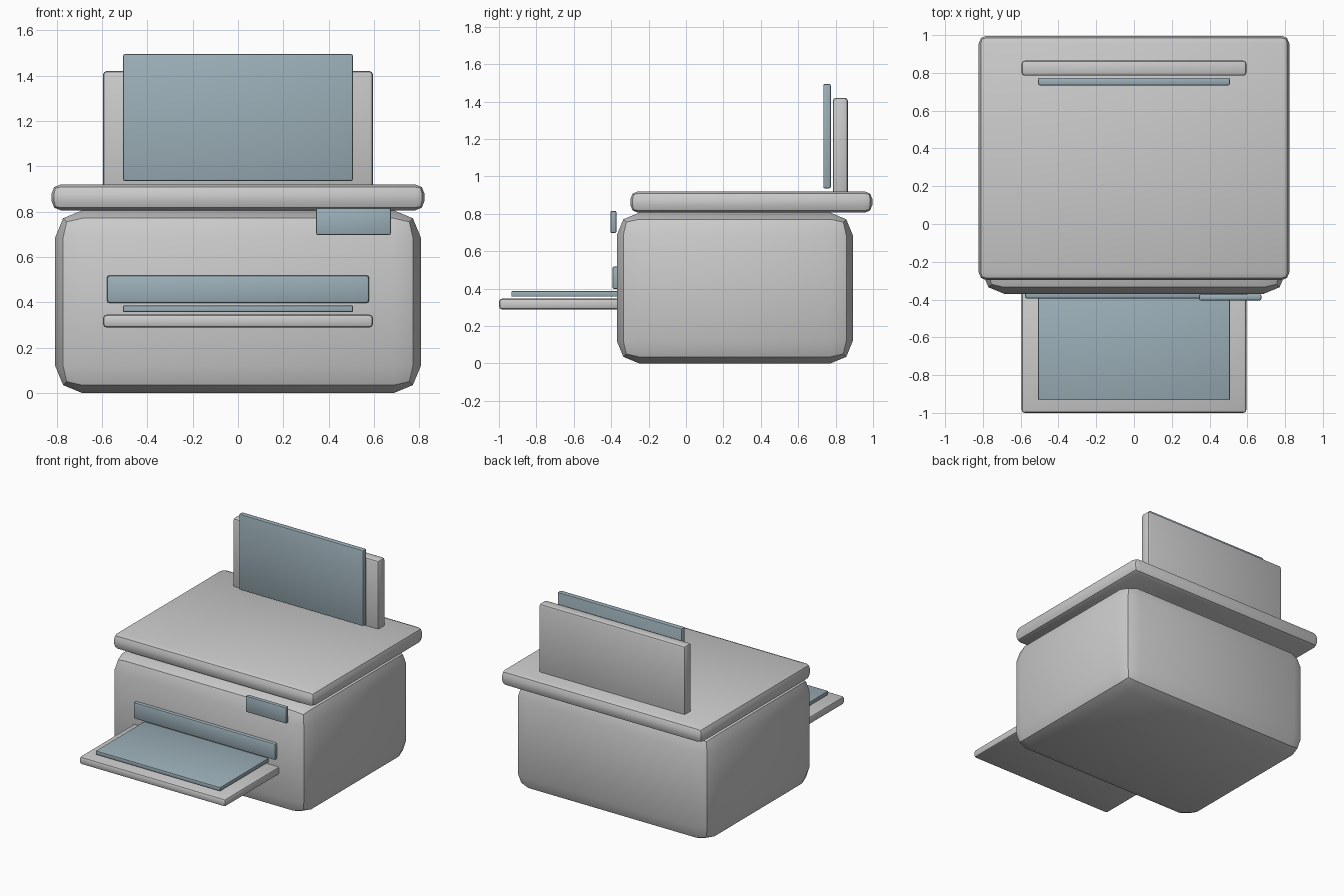
import bpy, math

if "Cube" in bpy.data.objects:
    bpy.data.objects.remove(bpy.data.objects["Cube"])

blue = bpy.data.materials.new("blue_grey")
blue.diffuse_color = (0.33, 0.43, 0.48, 1)
blue.use_nodes = True
blue.node_tree.nodes["Principled BSDF"].inputs["Base Color"].default_value = blue.diffuse_color


def rounded_box(name, x, y, z, bevel, mat=None):
    """Bevelled box from (min, max) ranges on each axis."""
    mid = [(a + b) / 2 for a, b in (x, y, z)]
    bpy.ops.mesh.primitive_cube_add(size=1, location=mid)
    ob = bpy.context.object
    ob.name = name
    ob.scale = [b - a for a, b in (x, y, z)]
    bpy.ops.object.transform_apply(location=False, rotation=False, scale=True)
    mod = ob.modifiers.new("Bevel", 'BEVEL')
    mod.width = bevel
    mod.segments = 2
    bpy.ops.object.modifier_apply(modifier=mod.name)
    bpy.ops.object.shade_smooth_by_angle(angle=math.radians(30))
    if mat:
        ob.data.materials.append(mat)
    return ob


# Main housing and lid
rounded_box("body", (-0.806, 0.806), (-0.37, 0.892), (0, 0.806), 0.12)
rounded_box("lid", (-0.822, 0.822), (-0.297, 0.996), (0.806, 0.92), 0.04)

# Rear paper support with a sheet in front of it
rounded_box("paper_support", (-0.595, 0.595), (0.785, 0.865), (0.87, 1.42), 0.016)
rounded_box("input_paper", (-0.507, 0.507), (0.734, 0.774), (0.936, 1.494), 0.008, blue)

# Front tray, printed sheet and output slot
rounded_box("output_tray", (-0.595, 0.595), (-1.0, -0.30), (0.289, 0.346), 0.016)
rounded_box("output_paper", (-0.507, 0.507), (-0.933, -0.32), (0.358, 0.386), 0.004, blue)
rounded_box("output_slot", (-0.578, 0.578), (-0.394, -0.34), (0.397, 0.519), 0.012, blue)

# Control panel
rounded_box("control_panel", (0.344, 0.674), (-0.404, -0.372), (0.697, 0.816), 0.008, blue)
